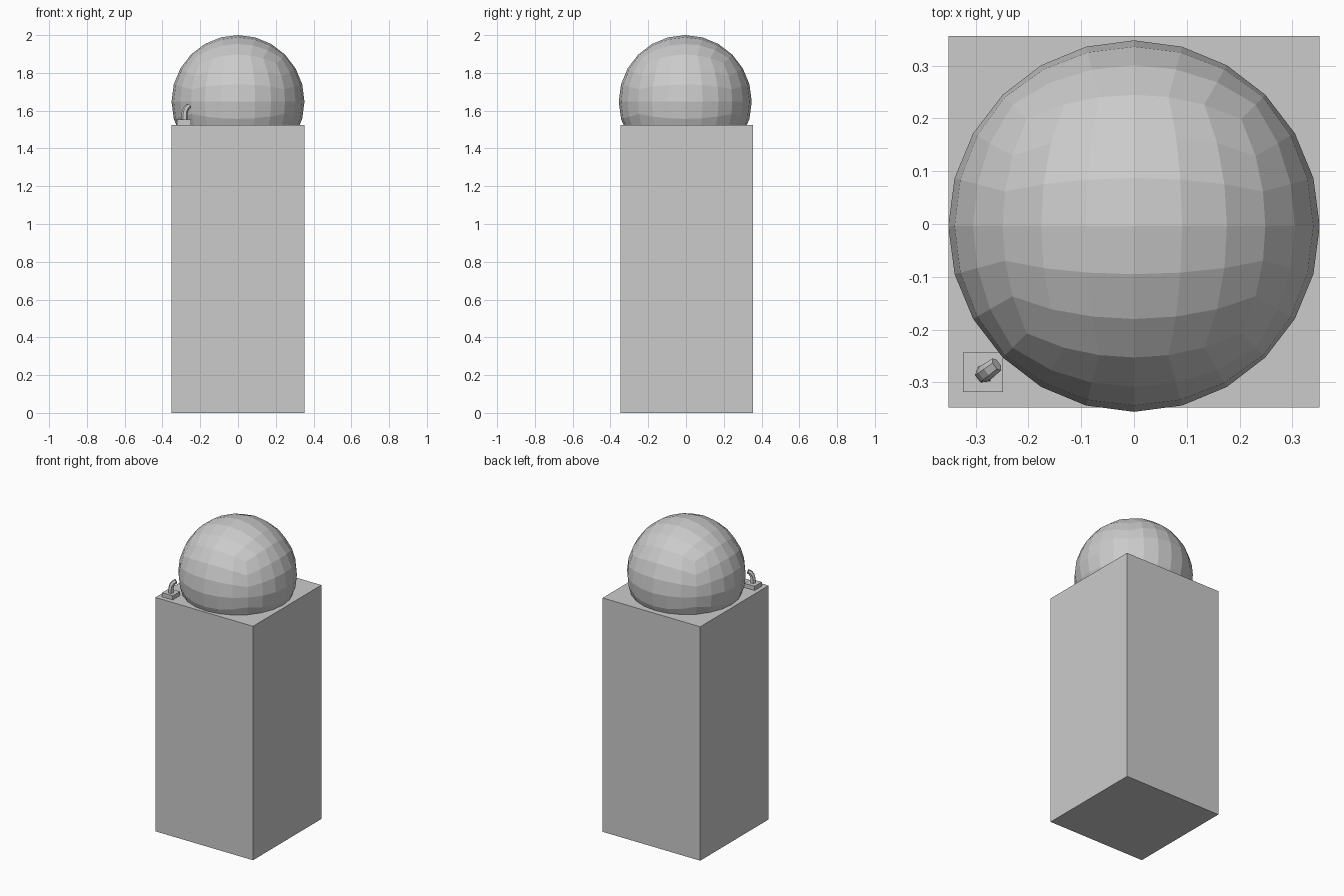
import bpy, bmesh
from math import tan, radians, cos, sin, tau
from mathutils import Vector

if "Cube" in bpy.data.objects:
    bpy.data.objects.remove(bpy.data.objects["Cube"])


def finish(bm, name):
    bmesh.ops.recalc_face_normals(bm, faces=bm.faces)
    mesh = bpy.data.meshes.new(name)
    bm.to_mesh(mesh)
    bm.free()
    obj = bpy.data.objects.new(name, mesh)
    bpy.context.collection.objects.link(obj)
    return obj


def box(name, lo, hi):
    bm = bmesh.new()
    bmesh.ops.create_cube(bm, size=1)
    for v in bm.verts:
        v.co = Vector([a + (b - a) * (c + 0.5) for a, b, c in zip(lo, hi, v.co)])
    return finish(bm, name)


def cube_sphere(name, centre, radius, cuts):
    # subdivided cube, equal-angle spacing, projected onto a sphere
    bm = bmesh.new()
    bmesh.ops.create_cube(bm, size=2)
    bmesh.ops.subdivide_edges(bm, edges=bm.edges[:], cuts=cuts, use_grid_fill=True)
    for v in bm.verts:
        p = Vector([tan(radians(45 * c)) for c in v.co])
        v.co = Vector(centre) + p.normalized() * radius
    return finish(bm, name)


def tube(name, path, radii, tangents, side, sides=6):
    bm = bmesh.new()
    rings = []
    for p, r, t in zip(path, radii, tangents):
        up = side.cross(t.normalized())
        rings.append([bm.verts.new(Vector(p) + r * (side * cos(tau * i / sides) + up * sin(tau * i / sides)))
                      for i in range(sides)])
    for a, b in zip(rings, rings[1:]):
        for i in range(sides):
            j = (i + 1) % sides
            bm.faces.new((a[i], a[j], b[j], b[i]))
    bm.faces.new(rings[0])
    bm.faces.new(rings[-1])
    return finish(bm, name)


# square pedestal
box("pedestal", (-0.352, -0.348, 0), (0.352, 0.356, 1.525))

# ball resting in the top
cube_sphere("ball", (0, -0.004, 1.648), 0.352, 5)

# small spout on its base plate, bending towards the ball
box("spout_base", (-0.324, -0.318, 1.515), (-0.248, -0.244, 1.552))
d = Vector((0.8, 0.6, 0))
z = Vector((0, 0, 1))
start = Vector((-0.284, -0.284, 1.545))
steps = [(0, 0, 90, 0.018), (0, 0.035, 85, 0.017), (0.005, 0.055, 65, 0.016),
         (0.015, 0.070, 48, 0.015), (0.030, 0.080, 25, 0.014)]
tube("spout",
     [start + d * a + z * h for a, h, _, _ in steps],
     [r for _, _, _, r in steps],
     [d * cos(radians(g)) + z * sin(radians(g)) for _, _, g, _ in steps],
     d.cross(z))
